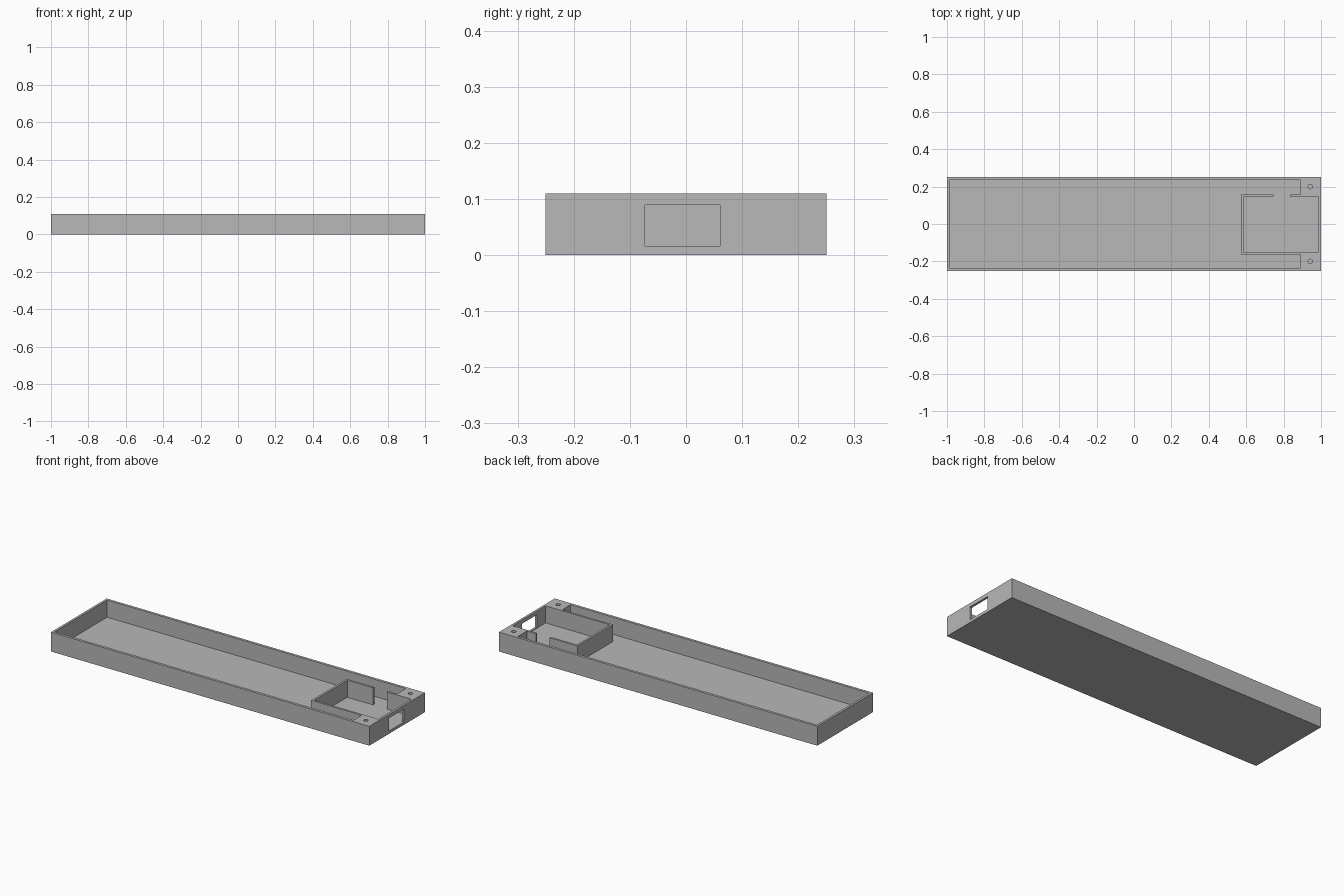
import bpy, bmesh, math

if "Cube" in bpy.data.objects:
    bpy.data.objects.remove(bpy.data.objects["Cube"])

HEIGHT, FLOOR = 0.11, 0.013

grey = bpy.data.materials.new("matte_grey")
grey.use_nodes = True
colour = (0.48, 0.48, 0.48, 1)
grey.diffuse_color = colour
grey.node_tree.nodes["Principled BSDF"].inputs["Base Color"].default_value = colour


def prism(name, outline, z0, z1):
    """Extrude an xy outline from z0 up to z1."""
    bm = bmesh.new()
    face = bm.faces.new([bm.verts.new((x, y, z0)) for x, y in outline])
    top = bmesh.ops.extrude_face_region(bm, geom=[face])["geom"]
    verts = [v for v in top if isinstance(v, bmesh.types.BMVert)]
    bmesh.ops.translate(bm, verts=verts, vec=(0, 0, z1 - z0))
    bmesh.ops.recalc_face_normals(bm, faces=bm.faces)
    mesh = bpy.data.meshes.new(name)
    bm.to_mesh(mesh)
    bm.free()
    mesh.materials.append(grey)
    obj = bpy.data.objects.new(name, mesh)
    bpy.context.collection.objects.link(obj)
    return obj


def rect(x0, x1, y0, y1):
    return [(x0, y0), (x1, y0), (x1, y1), (x0, y1)]


def circle(cx, cy, r, sides=24):
    angles = [math.tau * i / sides for i in range(sides)]
    return [(cx + r * math.cos(a), cy + r * math.sin(a)) for a in angles]


# Tray body
tray = prism("tray", rect(-1, 1, -0.25, 0.25), 0, HEIGHT)

# Cavity, narrowed between the two solid corner blocks
wall_x, wall_y, block_x = 0.987, 0.235, 0.89
bay_front, bay_back = -0.15, 0.145
cavity = [(-wall_x, -wall_y), (block_x, -wall_y), (block_x, bay_front),
          (wall_x, bay_front), (wall_x, bay_back), (block_x, bay_back),
          (block_x, wall_y), (-wall_x, wall_y)]
cutters = [prism("cavity_cutter", cavity, FLOOR, 0.2)]

# Connector window in the end wall
cutters.append(prism("window_cutter", rect(0.95, 1.05, -0.073, 0.061), 0.016, 0.089))

# Screw holes in the corner blocks
for y in (-0.2, 0.2):
    cutters.append(prism("screw_hole_cutter", circle(0.943, y, 0.012), 0.03, 0.2))

for cutter in cutters:
    cutter.hide_render = True
    cut = tray.modifiers.new(cutter.name, "BOOLEAN")
    cut.operation = "DIFFERENCE"
    cut.solver = "EXACT"
    cut.object = cutter

# Bake the cuts, then drop the cutters
bpy.context.view_layer.update()
deps = bpy.context.evaluated_depsgraph_get()
cut_mesh = bpy.data.meshes.new_from_object(tray.evaluated_get(deps))
tray.modifiers.clear()
tray.data = cut_mesh
for cutter in cutters:
    bpy.data.objects.remove(cutter)

# Partition around the end compartment, with a gap in its back wall
t, bay_x, gap_start, gap_end = 0.012, 0.573, 0.747, 0.833
partition = [(block_x, bay_front - t), (block_x, bay_front), (bay_x + t, bay_front),
             (bay_x + t, bay_back), (gap_start, bay_back), (gap_start, bay_back + t),
             (bay_x, bay_back + t), (bay_x, bay_front - t)]
prism("compartment_partition", partition, FLOOR, HEIGHT)
prism("partition_stub", rect(gap_end, block_x, bay_back, bay_back + t), FLOOR, HEIGHT)
